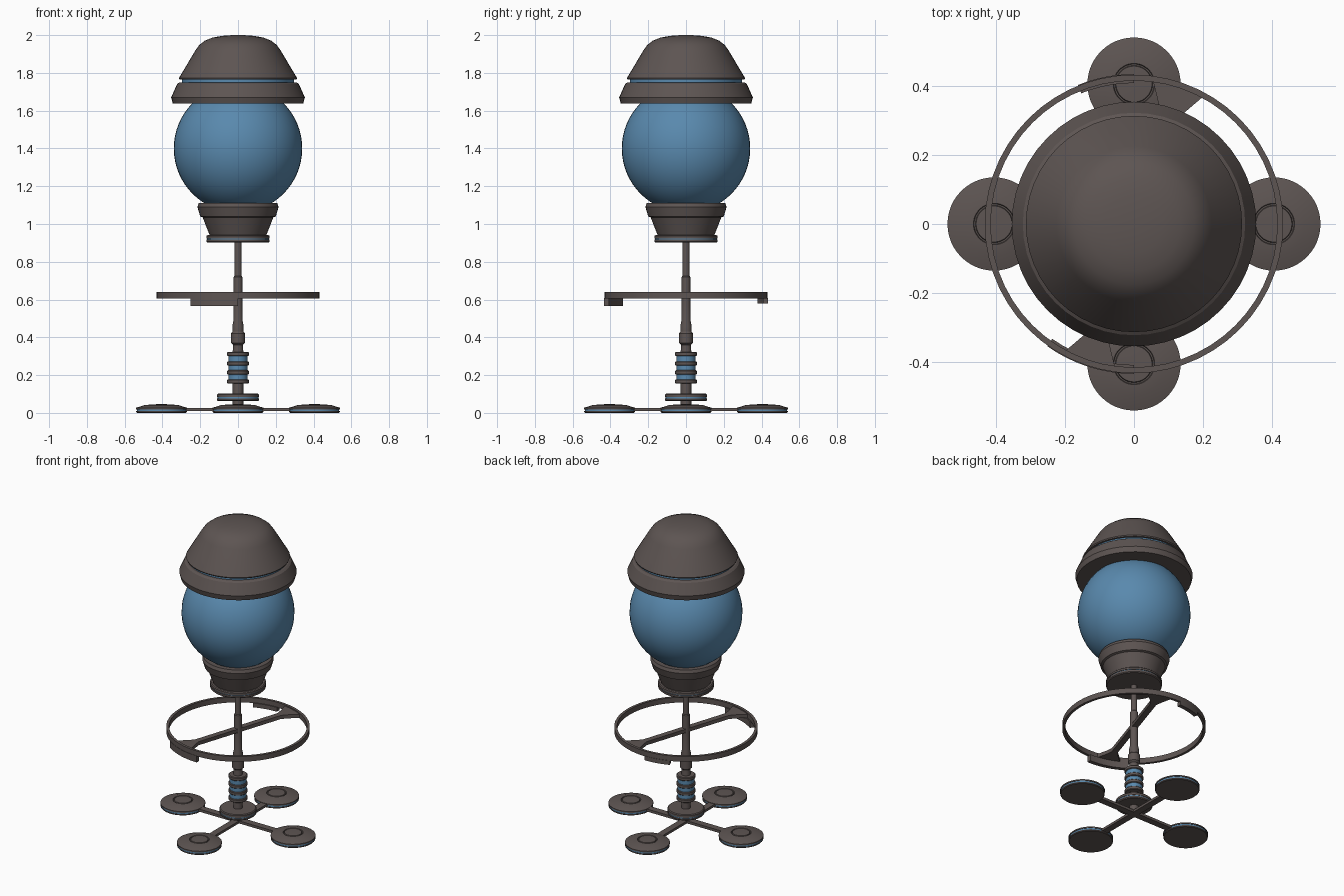
import bpy, bmesh
from math import sin, cos, pi, radians

if "Cube" in bpy.data.objects:
    bpy.data.objects.remove(bpy.data.objects["Cube"])


def material(name, rgb):
    m = bpy.data.materials.new(name)
    m.diffuse_color = (*rgb, 1)
    m.use_nodes = True
    m.node_tree.nodes["Principled BSDF"].inputs["Base Color"].default_value = m.diffuse_color
    return m


BROWN = material("dark_brown", (0.11, 0.09, 0.085))
BLUE = material("blue", (0.10, 0.25, 0.42))


def finish(name, bm, mat):
    bmesh.ops.recalc_face_normals(bm, faces=bm.faces)
    mesh = bpy.data.meshes.new(name)
    bm.to_mesh(mesh)
    bm.free()
    mesh.materials.append(mat)
    ob = bpy.data.objects.new(name, mesh)
    bpy.context.collection.objects.link(ob)
    bpy.ops.object.select_all(action='DESELECT')
    ob.select_set(True)
    bpy.context.view_layer.objects.active = ob
    bpy.ops.object.shade_smooth_by_angle(angle=radians(30))
    return ob


def lathe(name, profile, mat=BROWN, at=(0, 0), seg=48):
    """Solid of revolution from (radius, z) points, capped at both ends."""
    bm = bmesh.new()
    rings = [[bm.verts.new((at[0] + r * cos(2 * pi * i / seg), at[1] + r * sin(2 * pi * i / seg), z))
              for i in range(seg)] for r, z in profile]
    for a, b in zip(rings, rings[1:]):
        for i in range(seg):
            j = (i + 1) % seg
            bm.faces.new((a[i], a[j], b[j], b[i]))
    bm.faces.new(rings[0])
    bm.faces.new(rings[-1])
    return finish(name, bm, mat)


def arc_band(name, r0, r1, z0, z1, a0=0, a1=360, seg=48):
    """Rectangular section swept around z, a full ring or an arc."""
    bm = bmesh.new()
    full = a1 - a0 == 360
    sections = []
    for i in range(seg if full else seg + 1):
        a = radians(a0 + (a1 - a0) * i / seg)
        sections.append([bm.verts.new((r * cos(a), r * sin(a), z))
                         for r, z in ((r0, z0), (r1, z0), (r1, z1), (r0, z1))])
    pairs = list(zip(sections, sections[1:]))
    if full:
        pairs.append((sections[-1], sections[0]))
    else:
        bm.faces.new(sections[0])
        bm.faces.new(sections[-1])
    for a, b in pairs:
        for k in range(4):
            bm.faces.new((a[k], a[(k + 1) % 4], b[(k + 1) % 4], b[k]))
    return finish(name, bm, BROWN)


def plate(name, outline, z0, z1, angle=0):
    """Flat outline extruded upwards, turned about z."""
    bm = bmesh.new()
    c, s = cos(radians(angle)), sin(radians(angle))
    face = bm.faces.new([bm.verts.new((x * c - y * s, x * s + y * c, z0)) for x, y in outline])
    top = bmesh.ops.extrude_face_region(bm, geom=[face])["geom"]
    bmesh.ops.translate(bm, vec=(0, 0, z1 - z0),
                        verts=[v for v in top if isinstance(v, bmesh.types.BMVert)])
    return finish(name, bm, BROWN)


# Globe
bm = bmesh.new()
bmesh.ops.create_uvsphere(bm, u_segments=48, v_segments=32, radius=0.34)
bmesh.ops.translate(bm, vec=(0, 0, 1.40), verts=bm.verts)
finish("globe", bm, BLUE)

# Cap: rim, blue seam and dome
lathe("cap_rim", [(0.345, 1.637), (0.354, 1.67), (0.322, 1.742), (0.31, 1.75)])
lathe("cap_seam", [(0.297, 1.74), (0.297, 1.775)], BLUE)
lathe("cap_dome", [(0.31, 1.765), (0.313, 1.772), (0.225, 1.92), (0.205, 1.948), (0.175, 1.971),
                   (0.135, 1.987), (0.085, 1.996), (0.03, 2.0)])

# Cup under the globe
lathe("cup", [(0.148, 0.935), (0.187, 1.035), (0.2, 1.04), (0.215, 1.09), (0.208, 1.11), (0.19, 1.11)])
lathe("cup_base_lower", [(0.163, 0.902), (0.168, 0.907), (0.168, 0.919)])
lathe("cup_base_seam", [(0.164, 0.917), (0.164, 0.926)], BLUE)
lathe("cup_base_upper", [(0.168, 0.924), (0.168, 0.936), (0.162, 0.941)])

# Pole with collar
lathe("pole", [(0.028, 0.01), (0.028, 0.33), (0.026, 0.345), (0.026, 0.36), (0.037, 0.37),
               (0.037, 0.42), (0.03, 0.43), (0.03, 0.46), (0.025, 0.485), (0.023, 0.60),
               (0.023, 0.72), (0.019, 0.725), (0.019, 0.91)], seg=24)

# Ribbed grip: blue core with brown rings
lathe("grip_core", [(0.05, 0.16), (0.05, 0.315)], BLUE, seg=32)
for i, z in enumerate((0.155, 0.203, 0.25, 0.3)):
    lathe(f"grip_ring_{i + 1}", [(0.053, z), (0.057, z + 0.004), (0.057, z + 0.019), (0.053, z + 0.023)], seg=32)

# Disc at the foot of the pole
lathe("hub_disc_lower", [(0.106, 0.063), (0.111, 0.068), (0.111, 0.076)])
lathe("hub_disc_seam", [(0.108, 0.074), (0.108, 0.085)], BLUE)
lathe("hub_disc_upper", [(0.111, 0.083), (0.111, 0.097), (0.106, 0.102)])

# Hand ring, flared crossbar and the two lugs under the ring
arc_band("hand_ring", 0.415, 0.432, 0.605, 0.64, seg=56)
quarter = [(0.31, 0.019), (0.35, 0.038), (0.41, 0.075)]
right = [(x, -y) for x, y in quarter] + [(0.418, 0)] + quarter[::-1]
plate("crossbar", right + [(-x, -y) for x, y in right], 0.608, 0.632, angle=72)
arc_band("front_lug", 0.408, 0.434, 0.565, 0.608, 234.6, 270, seg=8)
arc_band("back_lug", 0.408, 0.434, 0.58, 0.608, 90, 112, seg=6)

# Crossed base arms with a round foot at each end
for k in range(2):
    plate(f"base_arm_{k + 1}", [(-0.4, -0.022), (0.4, -0.022), (0.4, 0.022), (-0.4, 0.022)],
          0.009, 0.026 - 0.001 * k, angle=90 * k)
for name, at in (("right", (0.405, 0)), ("back", (0, 0.405)), ("left", (-0.405, 0)), ("front", (0, -0.405))):
    lathe(f"{name}_foot_sole", [(0.13, 0), (0.134, 0.004), (0.134, 0.009)], at=at)
    lathe(f"{name}_foot_band", [(0.131, 0.007), (0.131, 0.022)], BLUE, at)
    lathe(f"{name}_foot_top", [(0.135, 0.019), (0.135, 0.027), (0.09, 0.041), (0.06, 0.044), (0.058, 0.039),
                               (0.054, 0.039), (0.052, 0.045), (0.02, 0.046)], at=at)
